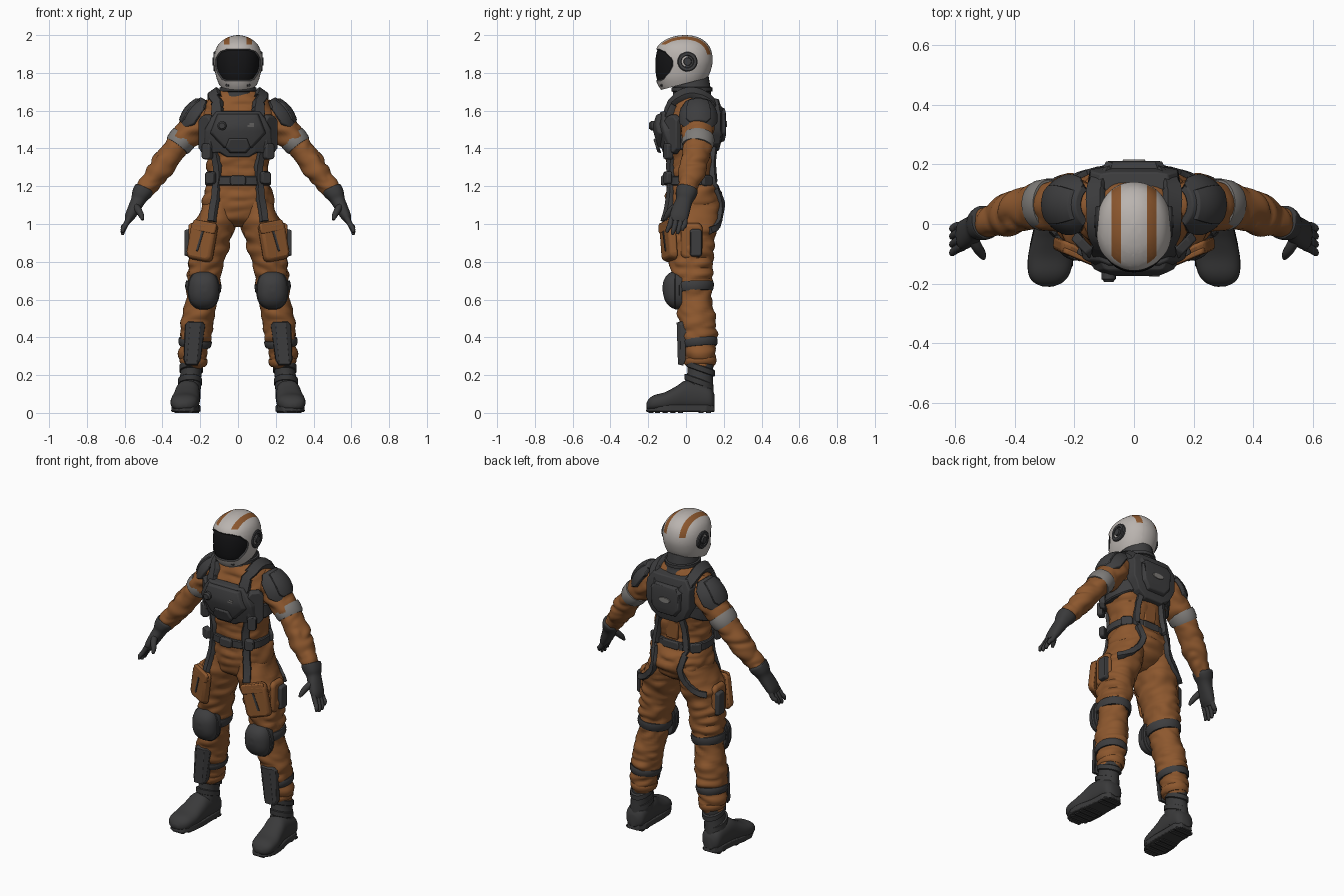
import bpy, bmesh, math
from mathutils import Vector, noise
from mathutils.bvhtree import BVHTree

if "Cube" in bpy.data.objects:
    bpy.data.objects.remove(bpy.data.objects["Cube"])

X, Y, Z = Vector((1, 0, 0)), Vector((0, 1, 0)), Vector((0, 0, 1))


def material(name, r, g, b):
    m = bpy.data.materials.new(name)
    m.diffuse_color = (r, g, b, 1)
    m.use_nodes = True
    m.node_tree.nodes["Principled BSDF"].inputs["Base Color"].default_value = m.diffuse_color
    return m


ORANGE = material("orange_cloth", 0.265, 0.096, 0.027)
GEAR = material("dark_gear", 0.047, 0.047, 0.049)
RUBBER = material("boot_rubber", 0.042, 0.042, 0.043)
WHITE = material("helmet_white", 0.49, 0.455, 0.43)
BAND = material("grey_band", 0.21, 0.20, 0.19)
BLACK = material("visor_black", 0.007, 0.007, 0.008)


def finish(name, bm, mats, mirror=True, bevel=0.0, angle=0.6):
    bmesh.ops.recalc_face_normals(bm, faces=bm.faces)
    me = bpy.data.meshes.new(name)
    bm.to_mesh(me)
    bm.free()
    for m in mats:
        me.materials.append(m)
    me.shade_smooth()
    me.set_sharp_from_angle(angle=angle)
    ob = bpy.data.objects.new(name, me)
    bpy.context.collection.objects.link(ob)
    if bevel:
        b = ob.modifiers.new("bevel", 'BEVEL')
        b.width, b.segments, b.limit_method, b.angle_limit = bevel, 2, 'ANGLE', 0.5
    if mirror:
        ob.modifiers.new("mirror", 'MIRROR')
    return ob


def spline(s, k):
    """Catmull-Rom through sections (x, y, z, ru, rv)."""
    out = []
    for i in range(len(s) - 1):
        a, b, c, d = s[max(i - 1, 0)], s[i], s[i + 1], s[min(i + 2, len(s) - 1)]
        for j in range(k):
            t = j / k
            out.append(tuple(0.5 * (2 * q + (r - p) * t + (2 * p - 5 * q + 4 * r - w) * t * t
                             + (3 * q - p - 3 * r + w) * t ** 3) for p, q, r, w in zip(a, b, c, d)))
    return out + [tuple(s[-1])]


def loft_bm(secs, n=28, p=2.0, ref=Y, axis=None, fold=0.0):
    bm, rings = bmesh.new(), []
    for i, s in enumerate(secs):
        c = Vector(s[:3])
        t = axis or (Vector(secs[min(i + 1, len(secs) - 1)][:3]) - Vector(secs[max(i - 1, 0)][:3])).normalized()
        u = (ref - t * ref.dot(t)).normalized()
        w = t.cross(u)
        ring = []
        for j in range(n):
            a = 2 * math.pi * j / n
            f = [math.copysign(abs(v) ** (2 / p), v) for v in (math.cos(a), math.sin(a))]
            d = u * f[0] * s[3] + w * f[1] * s[4]
            q = c + d
            if fold:
                q += d.normalized() * fold * (2.2 * abs(noise.noise(Vector((q.x * 8, q.y * 8 + q.x * 5, q.z * 17)))) - 0.5)
            ring.append(bm.verts.new(q))
        rings.append(ring)
    for a, b in zip(rings, rings[1:]):
        for j in range(n):
            bm.faces.new((a[j], a[(j + 1) % n], b[(j + 1) % n], b[j]))
    bm.faces.new(rings[0])
    bm.faces.new(rings[-1])
    return bm


def loft(name, secs, mat, k=4, mirror=True, angle=0.8, **kw):
    return finish(name, loft_bm(spline(secs, k), **kw), [mat], mirror, angle=angle)


def stack(rows):
    """Rows (z, half width, front y, back y, centre x) to loft sections."""
    return [(r[4] if len(r) > 4 else 0, (r[2] + r[3]) / 2, r[0], (r[3] - r[2]) / 2, r[1]) for r in rows]


def band(name, dense, z0, z1, grow, mat):
    """Cuff around a limb between two heights."""
    def at(z):
        for a, b in zip(dense, dense[1:]):
            if min(a[2], b[2]) <= z <= max(a[2], b[2]):
                t = (z - a[2]) / (b[2] - a[2])
                return [p + (q - p) * t for p, q in zip(a, b)]
    secs = []
    for i in range(5):
        s = at(z0 + (z1 - z0) * i / 4)
        g = grow - (0.005 if i in (0, 4) else 0)
        secs.append((*s[:3], s[3] + g, s[4] + g))
    finish(name, loft_bm(secs), [mat], angle=0.9)


def place(origin, normal, up=Z):
    n = Vector(normal).normalized()
    v = (Vector(up) - n * Vector(up).dot(n)).normalized()
    u, o = v.cross(n), Vector(origin)
    return lambda a, b, c: o + u * a + v * b + n * c


def plate(name, outline, mat, fn, depth, taper=0.9, cu=(), cv=(), mirror=True, bevel=0.005):
    """Raised panel: flat outline, cut for bending, extruded, then mapped by fn."""
    bm = bmesh.new()
    bm.faces.new([bm.verts.new((u, v, 0)) for u, v in outline])
    for cuts, ax in ((cu, X), (cv, Y)):
        for c in cuts:
            bmesh.ops.bisect_plane(bm, geom=bm.verts[:] + bm.edges[:] + bm.faces[:], plane_co=ax * c, plane_no=ax)
    mid = sum((v.co for v in bm.verts), Vector()) / len(bm.verts)
    r = bmesh.ops.extrude_face_region(bm, geom=bm.faces[:], use_keep_orig=True)
    for v in r["geom"]:
        if isinstance(v, bmesh.types.BMVert):
            v.co = mid + (v.co - mid) * taper + Z * depth
    for v in bm.verts:
        v.co = fn(*v.co)
    return finish(name, bm, [mat], mirror, bevel, 0.5)


def rect(w, h, c=0.01):
    w, h = w / 2, h / 2
    return [(-w + c, -h), (w - c, -h), (w, -h + c), (w, h - c), (w - c, h), (-w + c, h), (-w, h - c), (-w, -h + c)]


def sym(half):
    return half + [(-u, v) for u, v in reversed(half)]


# ---- suit: torso, legs, arms
torso = spline(stack([(0.985, .07, -.03, .09), (1.03, .155, -.085, .155), (1.1, .182, -.105, .188), (1.17, .18, -.105, .18),
                      (1.24, .162, -.1, .142), (1.32, .162, -.105, .138), (1.4, .175, -.11, .15), (1.5, .18, -.112, .16),
                      (1.58, .185, -.1, .16), (1.64, .17, -.08, .15), (1.68, .13, -.065, .13), (1.72, .075, -.05, .1)]), 8)
leg = spline(stack([(1.12, .085, -.095, .175, .09), (1.0, .112, -.112, .172, .122), (.9, .106, -.1, .152, .15),
                    (.8, .096, -.085, .146, .167), (.7, .088, -.065, .14, .18), (.62, .083, -.05, .135, .19),
                    (.5, .09, -.04, .158, .212), (.42, .086, -.03, .16, .222), (.35, .076, -.015, .158, .23),
                    (.27, .068, -.002, .155, .236), (.235, .055, .01, .145, .24)]), 9)
arm = spline([(.11, .05, 1.59, .08, .075), (.19, .063, 1.56, .086, .082), (.25, .066, 1.5, .084, .076), (.305, .063, 1.435, .078, .066),
              (.36, .05, 1.36, .076, .066), (.41, .035, 1.29, .07, .063), (.46, .018, 1.225, .06, .056), (.505, .003, 1.17, .05, .046)], 9)
cloth_v, cloth_f = [], []
for nm, secs, mir, kw in (("suit_torso", torso, False, dict(axis=Z, n=48, p=2.4)), ("suit_leg", leg, True, dict(axis=Z, n=36)),
                          ("suit_arm", arm, True, dict(n=32))):
    ob = finish(nm, loft_bm(secs, fold=0.012, **kw), [ORANGE], mir, angle=1.0)
    if nm != "suit_arm":
        base = len(cloth_v)
        cloth_v += [v.co.copy() for v in ob.data.vertices]
        cloth_f += [[i + base for i in p.vertices] for p in ob.data.polygons]
body = BVHTree.FromPolygons(cloth_v, cloth_f)
band("arm_stripe", arm, 1.462, 1.412, 0.008, BAND)
band("knee_strap", leg, .69, .64, 0.011, GEAR)
band("shin_strap", leg, .39, .35, 0.009, GEAR)
band("trouser_cuff", leg, .29, .25, 0.006, ORANGE)


# ---- webbing laid on the cloth
def strap(name, pts, width, thick=0.016, mat=GEAR):
    pts, hits = [Vector(p) for p in pts], []
    for a, b in zip(pts, pts[1:]):
        hits += [body.find_nearest(a.lerp(b, i / 7))[:2] for i in range(7)]
    hits.append(body.find_nearest(pts[-1])[:2])
    m, bm, prev = len(hits) - 1, bmesh.new(), None
    for i in range(m + 1):
        near = hits[max(i - 2, 0):i + 3]
        n = sum((h[1] for h in near), Vector()).normalized()
        c = sum((h[0] for h in near), Vector()) / len(near) if 0 < i < m else hits[i][0]
        t = hits[min(i + 1, m)][0] - hits[max(i - 1, 0)][0]
        s = t.cross(n).normalized() * width / 2
        ring = [bm.verts.new(c + s * a + n * b) for a, b in ((-1, -.012), (1, -.012), (1, thick * .6), (.85, thick), (-.85, thick), (-1, thick * .6))]
        if prev:
            for j in range(6):
                bm.faces.new((prev[j], prev[(j + 1) % 6], ring[(j + 1) % 6], ring[j]))
        else:
            bm.faces.new(ring)
        prev = ring
    bm.faces.new(prev)
    finish(name, bm, [mat], angle=0.5)


strap("shoulder_strap", [(.125, -.2, 1.54), (.142, -.14, 1.67), (.152, .03, 1.74), (.145, .19, 1.68), (.12, .24, 1.58)], .065, .03)
strap("front_strap", [(.165, -.17, 1.42), (.163, -.17, 1.25), (.165, -.17, 1.15), (.19, -.2, 1.03)], .045)
strap("side_strap", [(.16, -.2, 1.46), (.3, .03, 1.43), (.13, .3, 1.46)], .085)
strap("back_strap", [(.09, .25, 1.45), (.135, .22, 1.27), (.125, .24, 1.18), (.125, .28, 1.06), (.17, .3, 1.0), (.3, .2, .97)], .036)

# ---- belt
belt = [(0, .02, z, .13 + g, .17 + g) for z, g in ((1.205, 0), (1.21, .006), (1.25, .006), (1.255, 0))]
loft("belt", belt, GEAR, k=1, mirror=False, n=40, p=2.4, axis=Z, angle=0.5)
plate("belt_buckle", rect(.085, .055), GEAR, place((0, -.112, 1.23), -Y), .02, mirror=False)
plate("belt_pouch", rect(.055, .07), GEAR, place((.14, -.085, 1.245), (.45, -.9, 0)), .03)
plate("rear_belt_pouch", rect(.07, .06), GEAR, place((.14, .105, 1.23), (.7, .7, 0)), .02)
plate("belt_back_pad", rect(.12, .05), GEAR, place((0, .145, 1.23), Y), .012, mirror=False)


# ---- chest armour and backpack
def chest(u, v, w):
    return Vector((u, -.118 - w + .5 * max(0, abs(u) - .09) + .32 * max(0, 1.49 - v) + .35 * max(0, v - 1.53), v))


cuts = dict(cu=(-.09, .09), cv=(1.49, 1.53))
plate("chest_plate", sym([(.06, 1.35), (.1, 1.375), (.165, 1.37), (.187, 1.42), (.18, 1.5), (.15, 1.56), (.12, 1.6)]), GEAR,
      chest, .04, .95, mirror=False, **cuts)
plate("chest_panel", sym([(.075, 1.4), (.15, 1.48), (.11, 1.585)]), GEAR, lambda u, v, w: chest(u, v, w + .036), .02, .92, mirror=False, **cuts)
plate("chest_latch", sym([(.045, 1.375), (.07, 1.405), (.05, 1.455)]), GEAR, lambda u, v, w: chest(u, v, w + .05), .018, .85, mirror=False, cv=(1.49,))
plate("chest_side_panel", rect(.1, .21, .025), GEAR, place((.157, -.062, 1.475), (.72, -.69, 0)), .032, .9)
plate("chest_pouch", rect(.055, .09), GEAR, place((.155, -.08, 1.385), (.5, -.85, 0)), .035)
# two plain marking bars on the panel
for i, z in enumerate((1.518, 1.529)):
    plate("chest_bar_%d" % (i + 1), [(.05 + i * .012, z - .003), (.085, z - .003), (.085, z + .003), (.05 + i * .012, z + .003)], BAND,
          lambda u, v, w: chest(u, v, w + .055), .003, 1, mirror=False, bevel=0)
loft("chest_knob", [(-.085, y, 1.52, r, r) for y, r in ((-.15, .024), (-.185, .024), (-.19, .018), (-.195, .016))], GEAR, k=1, mirror=False, n=16, ref=X, angle=0.4)


def pack(u, v, w):
    return Vector((u, .135 + w - .18 * max(0, abs(u) - .08) - .3 * max(0, v - 1.59) - .25 * max(0, 1.47 - v), v))


cuts = dict(cu=(-.08, .08), cv=(1.47, 1.59))
plate("backpack", sym([(.06, 1.38), (.12, 1.42), (.158, 1.5), (.155, 1.62), (.12, 1.67)]), GEAR, pack, .06, .94, mirror=False, **cuts)
plate("backpack_lid", sym([(.06, 1.43), (.1, 1.48), (.105, 1.59), (.08, 1.62)]), GEAR, lambda u, v, w: pack(u, v, w + .057), .02, .9, mirror=False, **cuts)
plate("backpack_oval", [(.04 * math.cos(a * math.pi / 8), .017 * math.sin(a * math.pi / 8)) for a in range(16)], BAND,
      place((0, .21, 1.53), Y), .006, mirror=False, bevel=0)
plate("spine_pad", sym([(.04, 1.26), (.05, 1.4)]), ORANGE, lambda u, v, w: Vector((u, .13 + w, v)), .015, mirror=False)


# ---- shoulder pads wrapped around the upper arm
def shell(r0):
    def fn(u, v, w):
        d, n = Vector((.6, 0, -.8)), Vector((.8, 0, .6))
        return Vector((.19, .065, 1.545)) + d * v + (n * math.cos(u) + Y * math.sin(u)) * (r0 + w - 3 * v * v)
    return fn


grid = dict(cu=[i * .2 for i in range(-6, 7)], cv=(-.06, -.03, 0, .03, .06))
plate("shoulder_pad", [(-1.0, -.1), (1.0, -.1), (1.3, -.06), (1.35, .04), (.95, .092), (-.95, .092), (-1.35, .04), (-1.3, -.06)], GEAR, shell(.087), .022, .96, **grid)
plate("shoulder_pad_ridge", [(-.6, -.085), (.6, -.085), (.7, .05), (.5, .075), (-.5, .075), (-.7, .05)], GEAR, shell(.104), .012, .9, **grid)

# ---- thigh pockets, holster, knee and shin guards
lean = (-.2, 0, 1)
plate("thigh_pocket", rect(.155, .22, .02), ORANGE, place((.185, -.075, .91), (.38, -.92, 0), lean), .042, .86, bevel=.012)
plate("pocket_flap", rect(.14, .06), ORANGE, place((.175, -.105, .985), (.38, -.92, .05), lean), .018, .93)
plate("pocket_pull", rect(.012, .12, .003), GEAR, place((.2, -.11, .91), (.38, -.92, 0), (-.35, 0, 1)), .008, .9, bevel=0)
plate("side_pocket", rect(.12, .2, .02), ORANGE, place((.235, .03, .91), X, lean), .028, .88, bevel=.01)
plate("thigh_holster", rect(.065, .15), GEAR, place((.255, .052, .9), X, lean), .028, .9)
loft("knee_pad", [(.182, -.02, .65, .08, .1), (.182, -.05, .65, .081, .102), (.181, -.085, .652, .074, .09), (.18, -.11, .655, .052, .062),
                  (.18, -.122, .66, .022, .026), (.18, -.123, .66, .002, .002)], GEAR, n=32, p=2.5, ref=X, axis=-Y)
loft("knee_pad_rim", [(.182, y, .65, r, r + .018) for y, r in ((-.035, .08), (-.038, .085), (-.056, .085), (-.06, .08))], GEAR, k=1, n=32, p=2.5, ref=X, axis=-Y)


def shin(u, v, w):
    return Vector((.235 + u - .09 * (v - .37), -.02 - w + .9 * max(0, abs(u) - .028) - .03 * (v - .37), v))


plate("shin_guard", [(-.03, .25), (.03, .25), (.045, .28), (.055, .47), (.04, .485), (-.04, .485), (-.055, .47), (-.045, .28)], GEAR, shin, .026, .94, cu=(-.028, .028))

# ---- boots
loft("boot_shaft", stack([(.05, .058, -.01, .145, .262), (.13, .06, -.015, .145, .257), (.2, .056, .005, .142, .25), (.26, .057, .01, .145, .245),
                          (.275, .05, .015, .138, .245)]), RUBBER, axis=Z)
loft("boot_foot", [(.262, .152, .06, .03, .035), (.262, .13, .075, .058, .06), (.263, .07, .088, .064, .075), (.267, 0, .092, .066, .08),
                   (.273, -.05, .076, .07, .066), (.28, -.11, .06, .076, .05), (.285, -.165, .053, .07, .042), (.288, -.195, .046, .05, .03),
                   (.289, -.21, .04, .018, .012)], RUBBER, p=2.4, ref=X, axis=-Y)
sole = [(.225, .153), (.2, .11), (.2, .03), (.198, -.06), (.205, -.14), (.235, -.195), (.285, -.213), (.33, -.195), (.354, -.14), (.35, -.07), (.33, .02), (.326, .11), (.3, .153)]
plate("boot_sole", sole, RUBBER, place((0, 0, .006), Z, Y), .036, .97)
for i, y in enumerate((.12, .08, -.03, -.07, -.11, -.15, -.185)):
    plate("tread_%d" % (i + 1), rect(.12 if i < 6 else .08, .028, .005), RUBBER, place((.264 if i < 2 else .278, y, .01), -Z, Y), .01, .95, bevel=0)
for i, (z, y) in enumerate(((.235, .078), (.165, .068))):
    loft("boot_strap_%d" % (i + 1), [(.248 + i * .006, y, z + h, .077 + g, .06 + g) for h, g in ((-.018, -.004), (-.014, .003), (.014, .003), (.018, -.004))],
         RUBBER, k=1, axis=Vector((0, .35, 1)).normalized(), angle=0.5)

# ---- gloves
loft("glove", [(.496, .008, 1.188, .048, .046), (.5, .006, 1.18, .057, .053), (.516, -.002, 1.153, .054, .048), (.53, -.01, 1.122, .044, .038),
               (.55, -.024, 1.083, .048, .033), (.572, -.037, 1.04, .049, .027), (.584, -.042, 1.012, .042, .016)], RUBBER, p=2.3)
for i, (dy, dz) in enumerate(((-.036, .012), (-.012, 0), (.012, .004), (.034, .022))):
    loft("finger_%d" % (i + 1), [(.574, -.04 + dy, 1.035, .014, .015), (.595, -.045 + dy * 1.1, .995, .014, .014),
                                 (.609, -.054 + dy * 1.15, .962 + dz, .012, .012), (.61, -.06 + dy * 1.15, .943 + dz, .007, .007)], RUBBER, n=12)
loft("thumb", [(.548, -.035, 1.1, .02, .02), (.528, -.075, 1.075, .018, .019), (.512, -.1, 1.045, .015, .015), (.505, -.115, 1.022, .007, .007)],
     RUBBER, n=12, ref=X)

# ---- collar and helmet
loft("collar", stack([(1.63, .115, -.07, .15), (1.665, .105, -.07, .14), (1.69, .092, -.07, .132), (1.72, .09, -.068, .13), (1.78, .08, -.06, .12)]),
     GEAR, mirror=False, axis=Z)
loft("collar_ring", stack([(1.7, .09, -.07, .132), (1.703, .099, -.078, .14), (1.722, .099, -.078, .14), (1.725, .09, -.07, .132)]), GEAR, k=1, mirror=False, axis=Z, angle=0.5)
bm = loft_bm(spline(stack([(1.695, .075, -.12, .05), (1.73, .096, -.145, .085), (1.77, .113, -.162, .112), (1.81, .122, -.168, .13), (1.86, .127, -.169, .141),
                           (1.91, .122, -.162, .136), (1.95, .104, -.143, .117), (1.98, .07, -.1, .082), (1.995, .034, -.053, .042), (2.0, .004, -.012, .002)]), 4),
             n=56, p=2.15, axis=Z)


def cut(co, no, **kw):
    return bmesh.ops.bisect_plane(bm, geom=bm.verts[:] + bm.edges[:] + bm.faces[:], plane_co=co, plane_no=no, **kw)


cut((0, -.14, 1.708), (.0, .26, -1), clear_outer=True)
for x in (-.075, -.044, .044, .075):
    cut((x, 0, 0), X)
# visor outline as half-spaces: point and outward normal
lim = [((0, -.1, 1.927), Z), ((0, -.1, 1.757), -Z), ((0, -.07, 1.85), Y)]
for s in (-1, 1):
    lim += [((s * .06, -.1, 1.926), Vector((s * .35, 0, 1))), ((s * .097, -.1, 1.908), Vector((s * .8, .3, .8))),
            ((s * .115, -.08, 1.885), Vector((s * .3, 1, .6))), ((s * .115, -.08, 1.815), Vector((s * .3, 1, -.6))),
            ((s * .065, -.1, 1.757), Vector((s * .4, 0, -1))), ((s * .093, -.1, 1.777), Vector((s, .1, -.75)))]
for co, no in lim:
    cut(co, no)
for f in bm.faces:
    c = f.calc_center_median()
    if all((c - Vector(co)).dot(no) < 0 for co, no in lim):
        f.material_index = 1
    elif .044 < abs(c.x) < .075 and (c.z > 1.95 or (c.y > .02 and c.z > 1.9)):
        f.material_index = 2
bmesh.ops.recalc_face_normals(bm, faces=bm.faces)
r = bmesh.ops.inset_region(bm, faces=[f for f in bm.faces if f.material_index == 1], thickness=.005, depth=-.007, use_even_offset=True)
for f in r["faces"]:
    f.material_index = 3
finish("helmet", bm, [WHITE, BLACK, ORANGE, GEAR], mirror=False, angle=0.5)
loft("helmet_ear_disc", [(x, .008, 1.86, q, q) for x, q in ((.09, .053), (.125, .053), (.13, .048), (.13, .034), (.125, .031), (.125, .022), (.135, .02), (.135, .002))],
     GEAR, k=1, n=28, axis=X, angle=0.4)
plate("chin_vent", rect(.02, .012, .003), GEAR, place((.055, -.128, 1.735), (.45, -1, -.3)), .006, bevel=0)
